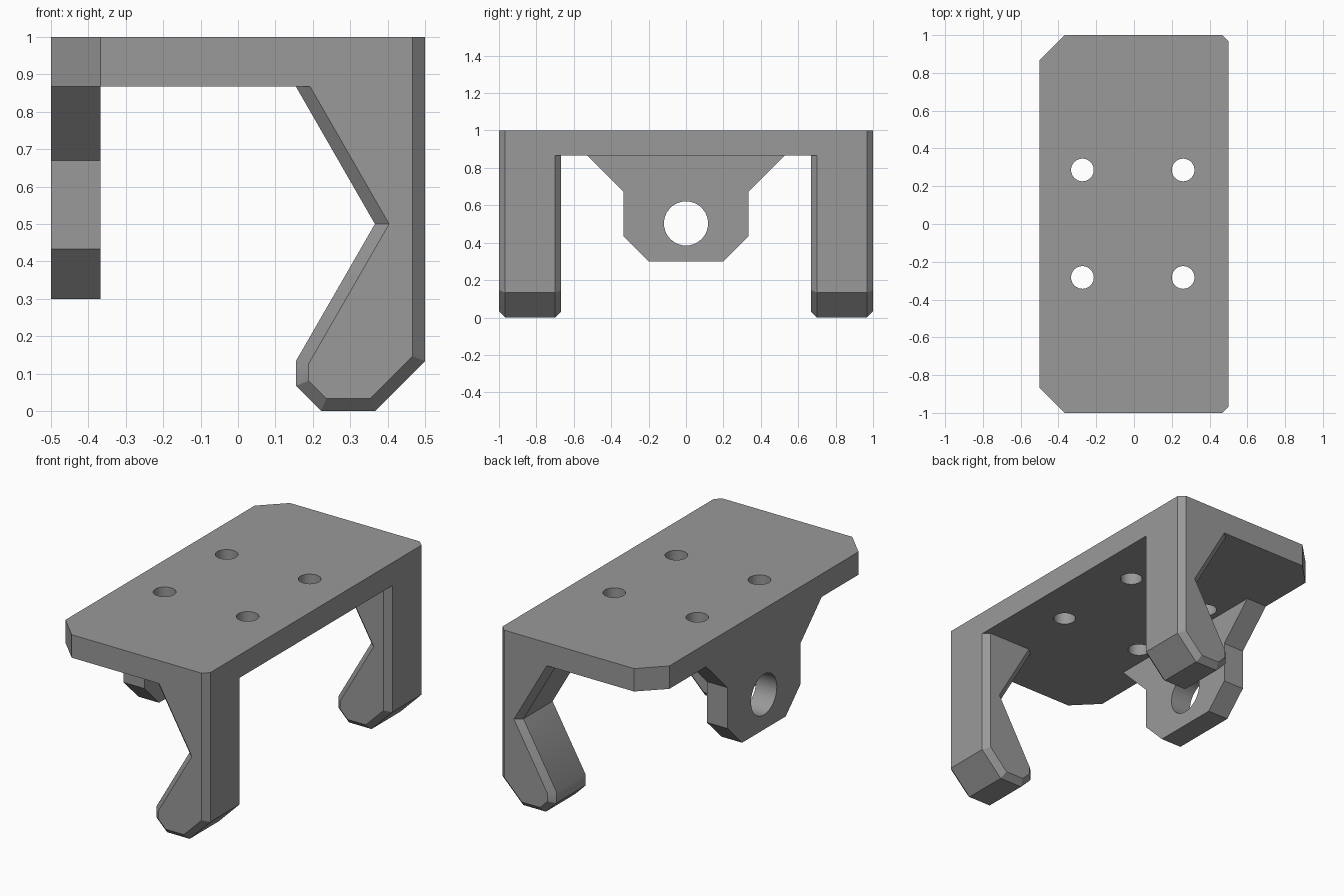
import bpy, bmesh, math

if "Cube" in bpy.data.objects:
    bpy.data.objects.remove(bpy.data.objects["Cube"])

grey = bpy.data.materials.new("plain grey")
grey.diffuse_color = (0.32, 0.32, 0.32, 1)
grey.use_nodes = True
grey.node_tree.nodes["Principled BSDF"].inputs["Base Color"].default_value = grey.diffuse_color


def loft(name, rings):
    """Closed solid from a stack of equal-length point rings."""
    bm = bmesh.new()
    rows = [[bm.verts.new(p) for p in ring] for ring in rings]
    n = len(rows[0])
    for a, b in zip(rows, rows[1:]):
        for i in range(n):
            j = (i + 1) % n
            bm.faces.new((a[i], a[j], b[j], b[i]))
    bm.faces.new(rows[0])
    bm.faces.new(rows[-1])
    bmesh.ops.recalc_face_normals(bm, faces=bm.faces)
    mesh = bpy.data.meshes.new(name)
    bm.to_mesh(mesh)
    bm.free()
    mesh.materials.append(grey)
    obj = bpy.data.objects.new(name, mesh)
    bpy.context.collection.objects.link(obj)
    return obj


def drill(obj, centre, radius, rotation=(0, 0, 0)):
    """Cut a round through hole."""
    bpy.ops.mesh.primitive_cylinder_add(vertices=40, radius=radius, depth=0.4,
                                        location=centre, rotation=rotation)
    cutter = bpy.context.object
    cutter.hide_render = True
    cutter.data.materials.append(grey)
    mod = obj.modifiers.new("hole", 'BOOLEAN')
    mod.operation, mod.solver, mod.object = 'DIFFERENCE', 'EXACT', cutter
    bpy.context.view_layer.objects.active = obj
    bpy.ops.object.modifier_apply(modifier=mod.name)
    bpy.data.objects.remove(cutter)


UNDER = 0.867   # underside of the plate
C = 0.033       # small chamfer
K = 0.133       # large chamfer

# Top plate with clipped corners and four screw holes
half = [(-0.5, 1 - K), (-0.5 + K, 1), (0.5 - C, 1), (0.5, 1 - C)]
outline = half + [(x, -y) for x, y in reversed(half)]
plate = loft("top_plate", [[(x, y, z) for x, y in outline] for z in (UNDER, 1)])
for x in (-0.273, 0.26):
    for y in (-0.283, 0.286):
        drill(plate, (x, y, 0.93), 0.06)

# Bored lug hanging from the left edge
side = [(0.53, UNDER), (0.333, 0.67), (0.333, 0.433), (0.2, 0.3)]
outline = side + [(-y, z) for y, z in reversed(side)]
lug = loft("pivot_lug", [[(x, y, z) for y, z in outline] for x in (-0.5, -0.5 + K)])
drill(lug, (-0.433, 0, 0.503), 0.118, (0, math.pi / 2, 0))

# Hooked legs: full outline in the middle, inset outline on both end faces
full = [(0.155, UNDER), (0.366, 0.5), (0.155, 0.134), (0.155, 0.067),
        (0.222, 0), (0.367, 0), (0.5, 0.133), (0.5, UNDER)]
inset = [(0.193, UNDER), (0.404, 0.5), (0.188, 0.125), (0.188, 0.081),
         (0.236, C), (0.353, C), (0.467, 0.147), (0.467, UNDER)]
legs = []
for name, s in (("front_leg", -1), ("back_leg", 1)):
    stack = ((1, inset), (1 - C, full), (0.667 + C, full), (0.667, inset))
    legs.append(loft(name, [[(x, s * y, z) for x, z in ring] for y, ring in stack]))

# Smooth bores and shallow bends, crisp chamfers
bpy.ops.object.select_all(action='DESELECT')
for obj in (plate, lug, *legs):
    obj.select_set(True)
bpy.context.view_layer.objects.active = plate
bpy.ops.object.shade_smooth_by_angle(angle=math.radians(30.5))
